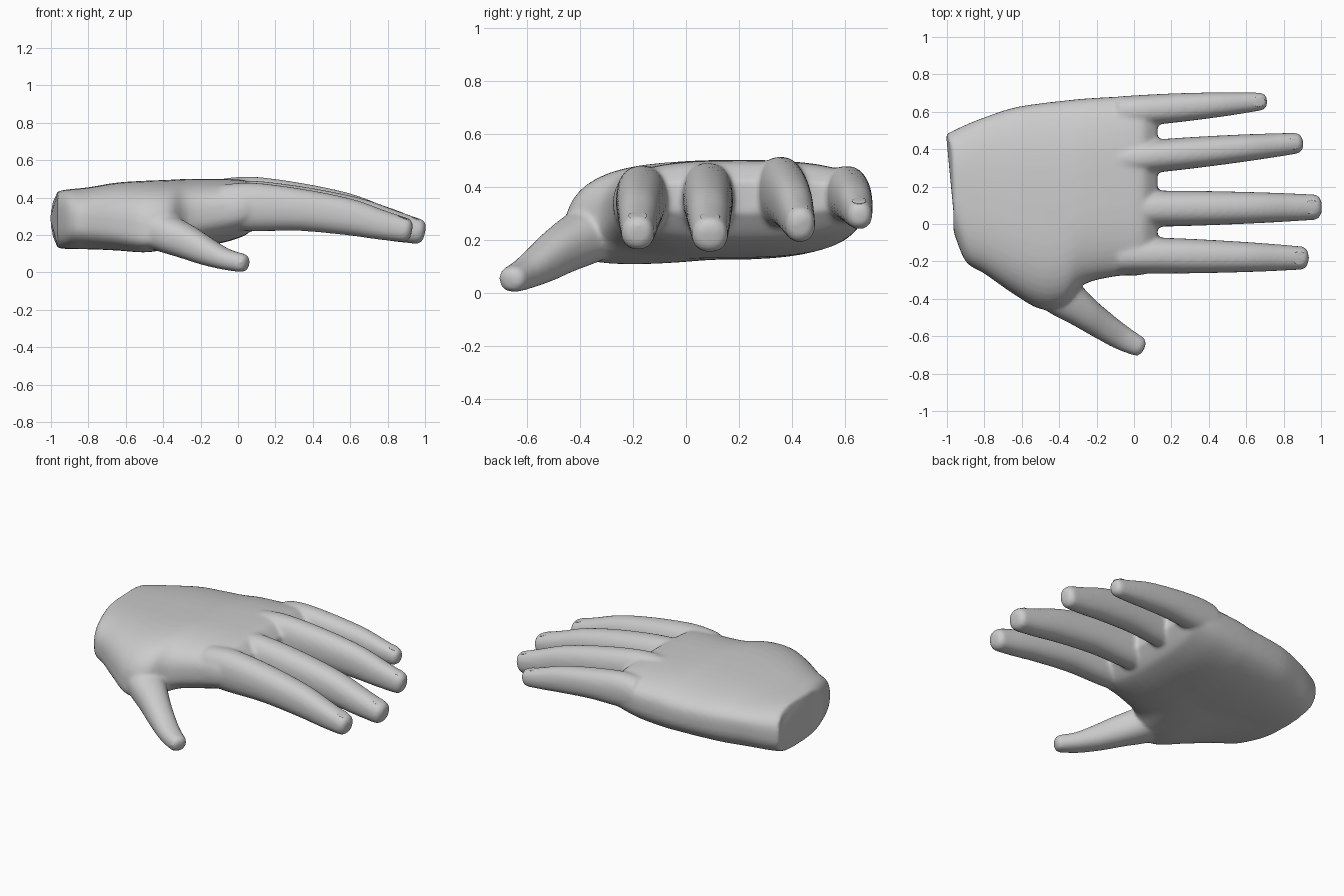
import bpy, bmesh, math
from mathutils import Vector

if "Cube" in bpy.data.objects:
    bpy.data.objects.remove(bpy.data.objects["Cube"])

skin = bpy.data.materials.new("plain_grey")
skin.diffuse_color = (0.6, 0.6, 0.6, 1)
skin.use_nodes = True
skin.node_tree.nodes["Principled BSDF"].inputs["Base Color"].default_value = skin.diffuse_color

bm = bmesh.new()


def loft(rings):
    """Closed skin through equal-sized rings of points."""
    loops = [[bm.verts.new(p) for p in r] for r in rings]
    n = len(loops[0])
    for a, b in zip(loops, loops[1:]):
        for i in range(n):
            bm.faces.new((a[i], a[(i + 1) % n], b[(i + 1) % n], b[i]))
    bm.faces.new(loops[0][::-1])
    bm.faces.new(loops[-1])


def spow(v, p):
    return math.copysign(abs(v) ** p, v)


def palm_ring(x, y0, y1, zlo, zhi, e0, e1, pad, slant, n=48):
    """Squarish section; e0/e1 are side edge heights, pad lowers the thumb side."""
    pts = []
    for i in range(n):
        t = math.tau * i / n
        u, s = spow(math.cos(t), 0.72), spow(math.sin(t), 0.72)
        edge = e0 + (e1 - e0) * (u + 1) / 2
        z = edge + s * ((zhi - edge) if s > 0 else (edge - zlo + pad * max(-u, 0)))
        pts.append((x - slant * max(u, 0) ** 3, (y0 + y1) / 2 + u * (y1 - y0) / 2, z))
    return pts


def smooth_path(keys, steps=6):
    """Catmull-Rom through rows of numbers."""
    out = []
    for i in range(len(keys) - 1):
        q = [keys[max(i - 1, 0)], keys[i], keys[i + 1], keys[min(i + 2, len(keys) - 1)]]
        for k in range(steps):
            t = k / steps
            out.append([0.5 * (2 * b + (c - a) * t + (2 * a - 5 * b + 4 * c - d) * t * t
                               + (3 * b - a - 3 * c + d) * t ** 3) for a, b, c, d in zip(*q)])
    return out + [list(keys[-1])]


def digit(keys, n=24):
    """Tube along x,y,z with side radius and height radius, blunt rounded end."""
    path = smooth_path(keys)
    rings = []
    for i, (x, y, z, w, h) in enumerate(path):
        a, b = path[max(i - 1, 0)], path[min(i + 1, len(path) - 1)]
        d = (Vector(b[:3]) - Vector(a[:3])).normalized()
        side = Vector((0, 0, 1)).cross(d).normalized()
        up = d.cross(side)
        rings.append([Vector((x, y, z)) + side * w * spow(math.cos(math.tau * k / n), 0.88)
                      + up * h * spow(math.sin(math.tau * k / n), 0.88) for k in range(n)])
    # rounded tip
    c = sum(rings[-1], Vector()) / n
    for f, s in ((0.018, 0.85), (0.03, 0.5)):
        rings.append([c + d * f + (p - c) * s for p in rings[len(path) - 1]])
    loft(rings)


# palm and wrist
palm = [
    (-0.965, -0.04, 0.48, 0.13, 0.435, 0.28, 0.29, 0, 0.04),
    (-0.90, -0.20, 0.53, 0.125, 0.445, 0.27, 0.31, 0.0, 0),
    (-0.80, -0.265, 0.57, 0.125, 0.455, 0.26, 0.33, 0.01, 0),
    (-0.65, -0.37, 0.62, 0.125, 0.48, 0.235, 0.33, 0.03, 0),
    (-0.50, -0.455, 0.645, 0.125, 0.49, 0.20, 0.33, 0.05, 0),
    (-0.37, -0.44, 0.66, 0.13, 0.495, 0.21, 0.33, 0.025, 0),
    (-0.27, -0.325, 0.67, 0.135, 0.50, 0.28, 0.34, 0.01, 0),
    (-0.10, -0.28, 0.68, 0.155, 0.50, 0.32, 0.35, 0, 0),
    (0.02, -0.275, 0.68, 0.19, 0.495, 0.34, 0.36, 0, 0),
    (0.07, -0.265, 0.675, 0.225, 0.475, 0.35, 0.36, 0, 0),
    (0.125, -0.24, 0.655, 0.30, 0.42, 0.36, 0.37, 0, 0)]
loft([palm_ring(*p) for p in smooth_path(palm, 4)])

# fingers: tip x, base y, tip y, side radius base/tip, base z, tip z, knuckle height
for tip, y0, y1, w0, w1, zb, zt, h0 in (
        (0.90, -0.165, -0.182, 0.098, 0.062, 0.35, 0.225, 0.13),
        (0.97, 0.08, 0.09, 0.098, 0.068, 0.355, 0.218, 0.135),
        (0.87, 0.345, 0.432, 0.09, 0.056, 0.378, 0.255, 0.135),
        (0.68, 0.598, 0.655, 0.084, 0.048, 0.37, 0.292, 0.108)):
    keys = []
    for t, drop, h in ((0, 0, 0.92), (0.16, 0, 1.0), (0.42, 0.12, 0.87), (0.68, 0.42, 0.76),
                       (0.86, 0.76, 0.62), (1, 1, 0.5)):
        w = w0 + (w1 - w0) * t ** 2
        keys.append((-0.08 + (tip + 0.08) * t, y0 + (y1 - y0) * t,
                     zb + (zt - zb) * drop, w, h0 * h))
    digit(keys)

# thumb, its root buried in the palm
digit([(-0.52, -0.22, 0.28, 0.10, 0.10),
       (-0.42, -0.35, 0.225, 0.12, 0.105),
       (-0.28, -0.462, 0.165, 0.092, 0.092),
       (-0.17, -0.54, 0.112, 0.078, 0.075),
       (-0.07, -0.605, 0.072, 0.068, 0.058),
       (0.025, -0.655, 0.05, 0.055, 0.05)])

bmesh.ops.recalc_face_normals(bm, faces=bm.faces)
me = bpy.data.meshes.new("hand")
bm.to_mesh(me)
bm.free()
me.materials.append(skin)
hand = bpy.data.objects.new("hand", me)
bpy.context.collection.objects.link(hand)

# fuse all parts into one continuous skin
fuse = hand.modifiers.new("fuse", 'REMESH')
fuse.mode = 'VOXEL'
fuse.voxel_size = 0.011
fuse.use_smooth_shade = True
relax = hand.modifiers.new("relax", 'SMOOTH')
relax.factor = 0.5
relax.iterations = 10

# fingernails: thin plates on the fingertips
for i, (x, y, z, w, tilt) in enumerate((
        (0.885, -0.182, 0.291, 0.036, 0.36), (0.952, 0.09, 0.287, 0.038, 0.36),
        (0.855, 0.43, 0.322, 0.031, 0.34), (0.665, 0.653, 0.347, 0.027, 0.3))):
    bpy.ops.mesh.primitive_uv_sphere_add(segments=20, ring_count=10, location=(x, y, z),
                                         rotation=(0, tilt, 0))
    nail = bpy.context.object
    nail.name = f"fingernail_{i + 1}"
    nail.scale = (0.04, w, 0.005)
    nail.data.materials.append(skin)
    bpy.ops.object.shade_smooth()
